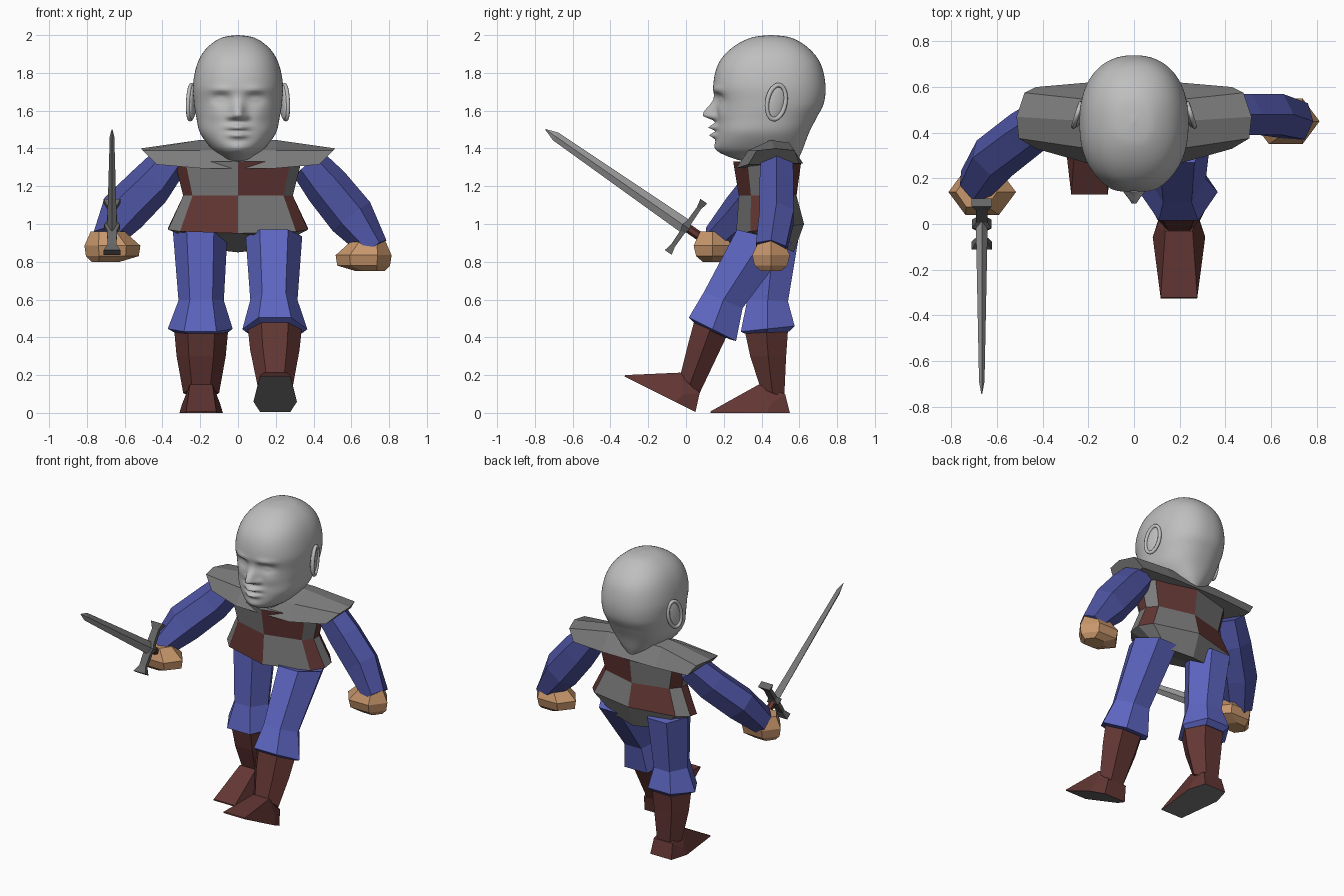
import bpy, bmesh, math
from mathutils import Vector, Matrix

if "Cube" in bpy.data.objects:
    bpy.data.objects.remove(bpy.data.objects["Cube"])

def material(name, r, g, b):
    m = bpy.data.materials.new(name)
    m.diffuse_color = (r, g, b, 1)
    m.use_nodes = True
    m.node_tree.nodes["Principled BSDF"].inputs["Base Color"].default_value = m.diffuse_color
    return m

STONE = material("pale grey", 0.52, 0.52, 0.52)
GREY = material("mid grey", 0.2, 0.2, 0.2)
STEEL = material("steel", 0.33, 0.33, 0.33)
IRON = material("dark iron", 0.13, 0.13, 0.13)
RED = material("dark red", 0.125, 0.038, 0.034)
BLUE = material("trouser blue", 0.11, 0.13, 0.53)
NAVY = material("sleeve blue", 0.075, 0.088, 0.36)
SKIN = material("tan", 0.58, 0.31, 0.15)

def finish(name, bm, mats):
    bmesh.ops.recalc_face_normals(bm, faces=bm.faces)
    me = bpy.data.meshes.new(name)
    bm.to_mesh(me)
    bm.free()
    for m in mats:
        me.materials.append(m)
    ob = bpy.data.objects.new(name, me)
    bpy.context.collection.objects.link(ob)
    return ob

def loft(name, rings, mats, rule=None, smooth=False):
    """Skin a list of equal-length rings; rule(row, column) picks the material."""
    bm = bmesh.new()
    vs = [[bm.verts.new(p) for p in r] for r in rings]
    n = len(vs[0])
    for i in range(len(vs) - 1):
        for j in range(n):
            k = (j + 1) % n
            f = bm.faces.new((vs[i][j], vs[i][k], vs[i + 1][k], vs[i + 1][j]))
            f.smooth = smooth
            if rule:
                f.material_index = rule(i, j)
    bm.faces.new(vs[0])
    bm.faces.new(vs[-1])
    return finish(name, bm, mats)

def poly(n, start=0.0):
    return [(math.cos(start + 2 * math.pi * i / n), math.sin(start + 2 * math.pi * i / n)) for i in range(n)]

HEX = poly(6)
LIMB = [(c, s / 0.866) for c, s in HEX]

def ring(x0, hw, front, back, shape=LIMB):
    """Ring spanning x0 +- hw between a front and a back (y, z) point."""
    f, b = Vector((0, *front)), Vector((0, *back))
    mid, half = (f + b) / 2, (b - f) / 2
    return [Vector((x0 + hw * u, 0, 0)) + mid + half * v for u, v in shape]

def frame_ring(c, a, b, shape=HEX):
    return [Vector(c) + a * u + b * v for u, v in shape]

# Checkered tunic: ten panels around, two chequer rows and a grey seat below
side = [(0.83, -0.58), (1, -0.2), (1, 0.2), (0.83, 0.6)]
TUNIC = [(0, -1)] + side + [(0, 1)] + [(-u, v) for u, v in reversed(side)]
loft("tunic", [
    ring(0, 0.335, (0.25, 1.33), (0.61, 1.33), TUNIC),
    ring(0, 0.29, (0.28, 1.15), (0.585, 1.15), TUNIC),
    ring(0, 0.37, (0.265, 0.95), (0.625, 1.0), TUNIC),
    ring(0, 0.22, (0.36, 0.95), (0.57, 0.85), TUNIC)],
    [GREY, RED], lambda i, j: 0 if i == 2 else (i + j + 1) % 2)

# Shoulder collar: arched cross-section that flares at both ends
mid = [(0.2, 0.265, 1.295), (0.2, 0.33, 1.39), (0.2, 0.45, 1.445), (0.2, 0.545, 1.43), (0.2, 0.62, 1.32)]
end = [(0.43, 0.33, 1.315), (0.505, 0.375, 1.39), (0.515, 0.47, 1.4), (0.48, 0.575, 1.39), (0.43, 0.6, 1.32)]
flip = lambda pts: [(-x, y, z) for x, y, z in pts]
loft("collar", [flip(end), flip(mid), mid, end], [GREY])

# Sleeves: six-sided tubes along the arm, bulging at the elbow
def sleeve(name, pts, radii, depth):
    rings = []
    for i, p in enumerate(pts):
        t = (Vector(pts[min(i + 1, len(pts) - 1)]) - Vector(pts[max(i - 1, 0)])).normalized()
        a = t.cross(Vector((0, 1, 0))).normalized()
        b = t.cross(a).normalized()
        rings.append(frame_ring(p, a * radii[i], b * depth[i] / 0.866))
    loft(name, rings, [NAVY])

R, D = (0.1, 0.12, 0.125, 0.075), (0.085, 0.09, 0.09, 0.08)
sleeve("left_sleeve", [(0.37, 0.48, 1.32), (0.47, 0.48, 1.2), (0.6, 0.48, 1.04), (0.725, 0.45, 0.87)], R, D)
sleeve("right_sleeve", [(-0.37, 0.47, 1.32), (-0.47, 0.40, 1.2), (-0.61, 0.29, 1.06), (-0.7, 0.17, 0.92)], R, D)

# Fists
for name, s, y, z in (("left_hand", 1, 0.45, 0.75), ("right_hand", -1, 0.14, 0.8)):
    loft(name, [frame_ring((s * cx, y, z + h), Vector((rx, 0, 0)), Vector((0, ry, 0)))
                for cx, rx, ry, h in ((0.70, 0.075, 0.06, 0), (0.665, 0.14, 0.1, 0.03),
                                      (0.665, 0.148, 0.115, 0.085), (0.69, 0.09, 0.075, 0.16))], [SKIN])

# Trouser legs with flared cuffs, and boot shafts
loft("right_trouser_leg", [
    ring(-0.2, 0.145, (0.34, 0.98), (0.60, 0.95)), ring(-0.195, 0.12, (0.325, 0.6), (0.54, 0.59)),
    ring(-0.2, 0.172, (0.29, 0.43), (0.575, 0.46)), ring(-0.195, 0.14, (0.31, 0.42), (0.545, 0.43))], [BLUE])
loft("right_boot_shaft", [
    ring(-0.195, 0.143, (0.31, 0.44), (0.54, 0.44)), ring(-0.195, 0.13, (0.34, 0.3), (0.53, 0.3)),
    ring(-0.195, 0.095, (0.395, 0.13), (0.52, 0.08))], [RED])
loft("left_trouser_leg", [
    ring(0.19, 0.15, (0.27, 0.97), (0.56, 0.9)), ring(0.19, 0.125, (0.095, 0.64), (0.3, 0.555)),
    ring(0.195, 0.172, (0.015, 0.505), (0.265, 0.38)), ring(0.195, 0.14, (0.05, 0.47), (0.23, 0.39))], [BLUE])
loft("left_boot_shaft", [
    ring(0.195, 0.143, (0.045, 0.49), (0.215, 0.405)), ring(0.195, 0.13, (0.01, 0.36), (0.165, 0.3)),
    ring(0.197, 0.095, (-0.03, 0.2), (0.07, 0.1))], [RED])

# Pointed boots: hull around sole and ankle, soles grey
def foot(name, x, y, z, angle):
    bm = bmesh.new()
    for s in (-1, 1):
        for p in ((0.08, 0, 0), (0.115, -0.12, 0), (0.08, -0.42, 0), (0.08, -0.42, 0.008),
                  (0.1, -0.1, 0.05), (0.06, -0.165, 0.15), (0.07, -0.025, 0.1)):
            bm.verts.new((s * p[0], p[1], p[2]))
    bmesh.ops.convex_hull(bm, input=bm.verts)
    bmesh.ops.recalc_face_normals(bm, faces=bm.faces)
    bm.normal_update()
    for f in bm.faces:
        f.material_index = 1 if f.normal.z < -0.9 else 0
    bmesh.ops.transform(bm, verts=bm.verts,
                        matrix=Matrix.Translation((x, y, z)) @ Matrix.Rotation(angle, 4, 'X'))
    finish(name, bm, [RED, GREY])

foot("right_foot", -0.195, 0.55, 0, 0)
foot("left_foot", 0.197, 0.05, 0.005, math.radians(-26.6))

# Sword: diamond blade, flared guard and grip, along one slanted axis
O, A = Vector((-0.667, 0.0, 0.985)), Vector((0, -0.822, 0.57))
P, X = Vector((0, 0.57, 0.822)), Vector((1, 0, 0))
DIAMOND = poly(4)
loft("sword_blade", [frame_ring(O + A * t, P * w, X * d, DIAMOND)
     for t, w, d in ((0, 0.04, 0.026), (0.84, 0.025, 0.012), (0.905, 0.002, 0.002))], [STEEL])
SQUARE = [(1, 1), (-1, 1), (-1, -1), (1, -1)]
loft("sword_guard", [frame_ring(O + P * t, A * w, X * d, SQUARE)
     for t, w, d in ((-0.165, 0.022, 0.044), (-0.12, 0.012, 0.024), (-0.03, 0.014, 0.026), (0, 0.024, 0.042),
                     (0.03, 0.014, 0.026), (0.12, 0.012, 0.024), (0.165, 0.022, 0.044))], [IRON])
loft("sword_grip", [frame_ring(O + A * t, P * 0.024, X * 0.022) for t in (-0.2, 0)], [RED])

# Head: smooth loft of (z, front y, back y, half width), with features pushed in and out
rows = [(2.0, 0.44, 0.46, 0.005), (1.985, 0.34, 0.56, 0.09), (1.93, 0.24, 0.65, 0.167), (1.85, 0.172, 0.712, 0.215),
        (1.74, 0.145, 0.738, 0.238), (1.64, 0.16, 0.73, 0.233), (1.56, 0.165, 0.69, 0.22), (1.48, 0.16, 0.65, 0.2),
        (1.40, 0.165, 0.62, 0.14), (1.355, 0.23, 0.6, 0.085), (1.31, 0.38, 0.58, 0.07)]
# bump: x, z, x spread, spread above, spread below, y push
bumps = [(0, 1.575, 0.032, 0.065, 0.022, -0.082), (0.04, 1.565, 0.02, 0.02, 0.015, -0.02),
         (0.09, 1.665, 0.045, 0.025, 0.028, 0.028), (0.09, 1.66, 0.03, 0.015, 0.015, -0.014),
         (0.09, 1.71, 0.06, 0.018, 0.014, -0.012), (0, 1.51, 0.05, 0.02, 0.011, -0.045),
         (0, 1.472, 0.045, 0.011, 0.016, -0.04), (0, 1.40, 0.05, 0.03, 0.03, -0.012),
         (0.11, 1.58, 0.05, 0.04, 0.04, -0.008)]

def spline(a, b, c, d, t):
    return 0.5 * (2 * b + (c - a) * t + (2 * a - 5 * b + 4 * c - d) * t * t + (3 * b - a - 3 * c + d) * t ** 3)

def head_point(z, yf, yb, hw, c, s):
    x = hw * math.copysign(abs(c) ** 0.88, c)
    y = (yf + yb) / 2 + (yb - yf) / 2 * math.copysign(abs(s) ** 0.88, s)
    if s < 0:
        for bx, bz, sx, up, dn, push in bumps:
            dz = (z - bz) / (up if z > bz else dn)
            y += push * math.exp(-((abs(x) - bx) / sx) ** 2 - dz * dz)
    return (x, y, min(z, 2.0))

head_rings = []
for i in range(len(rows) - 1):
    q = [rows[min(max(i + k, 0), len(rows) - 1)] for k in (-1, 0, 1, 2)]
    for step in range(8):
        r = [spline(*(p[k] for p in q), step / 8) for k in range(4)]
        head_rings.append([head_point(*r, c, s) for c, s in poly(112, math.pi / 112)])
loft("head", head_rings, [STONE], smooth=True)

# Ears: flattened lobe with a raised rim
for s, label in ((1, "left"), (-1, "right")):
    place = (Matrix.Translation((s * 0.24, 0.475, 1.645)) @ Matrix.Rotation(s * 0.3, 4, 'Z')
             @ Matrix.Rotation(-0.2, 4, 'X'))
    bm = bmesh.new()
    bmesh.ops.create_uvsphere(bm, u_segments=20, v_segments=12, radius=1,
                              matrix=place @ Matrix.Diagonal((0.016, 0.052, 0.095, 1)))
    for f in bm.faces:
        f.smooth = True
    finish(label + "_ear", bm, [STONE])
    rim = [frame_ring(place @ Vector((s * 0.01, 0.05 * c, 0.092 * h)), X * 0.011,
                      Vector((0, c * 0.012, h * 0.012)), poly(8)) for c, h in poly(24)]
    loft(label + "_ear_rim", rim + [rim[0]], [STONE], smooth=True)
